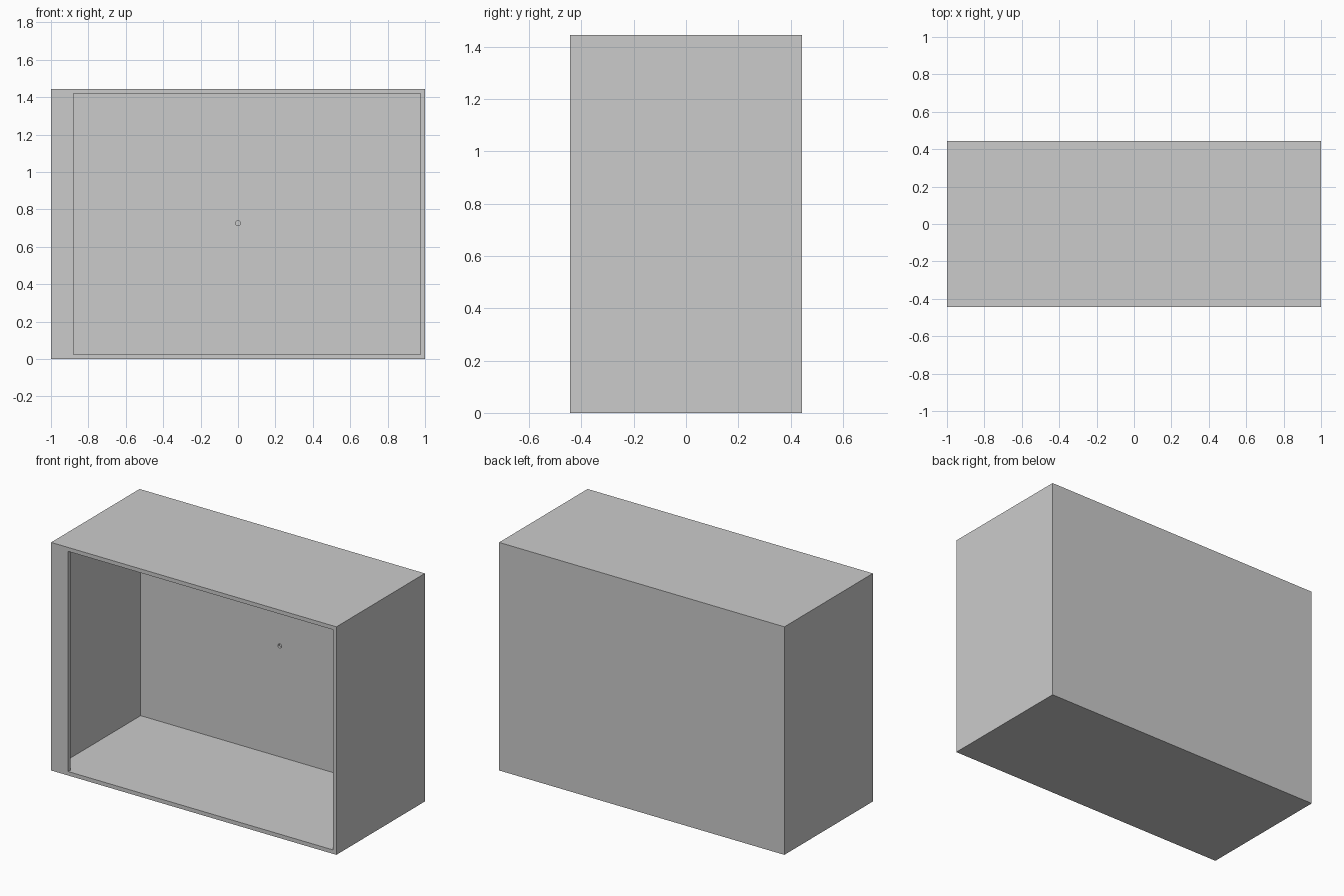
import bpy

if "Cube" in bpy.data.objects:
    bpy.data.objects.remove(bpy.data.objects["Cube"])

HX, HY, H, T = 1.0, 0.443, 1.445, 0.025   # half width, half depth, height, board thickness


def board(name, x0, x1, y0, y1, z0, z1):
    bpy.ops.mesh.primitive_cube_add(size=1, location=((x0 + x1) / 2, (y0 + y1) / 2, (z0 + z1) / 2))
    ob = bpy.context.object
    ob.name = name
    ob.scale = (x1 - x0, y1 - y0, z1 - z0)
    bpy.ops.object.transform_apply(location=False, rotation=False, scale=True)
    return ob


def cut(target, cutter):
    mod = target.modifiers.new("cut", 'BOOLEAN')
    mod.operation = 'DIFFERENCE'
    mod.solver = 'EXACT'
    mod.object = cutter
    bpy.context.view_layer.objects.active = target
    bpy.ops.object.modifier_apply(modifier=mod.name)
    bpy.data.objects.remove(cutter, do_unlink=True)


# Solid cabinet body
body = board("cabinet_shell", -HX, HX, -HY, HY, 0, H)

# Full-width interior behind the left front stile
cut(body, board("interior_cutter", -HX + T, HX - T, -HY + T, HY - T, T, H - T))

# Front opening, leaving a wide stile on the left
cut(body, board("opening_cutter", -0.88, HX - T, -HY - 0.1, -HY + 2 * T, T, H - T))

# Small blind hole in the inside of the back wall
bpy.ops.mesh.primitive_cylinder_add(vertices=16, radius=0.0135, depth=0.03,
                                    location=(0, HY - T, 0.727), rotation=(1.5707963, 0, 0))
cut(body, bpy.context.object)
